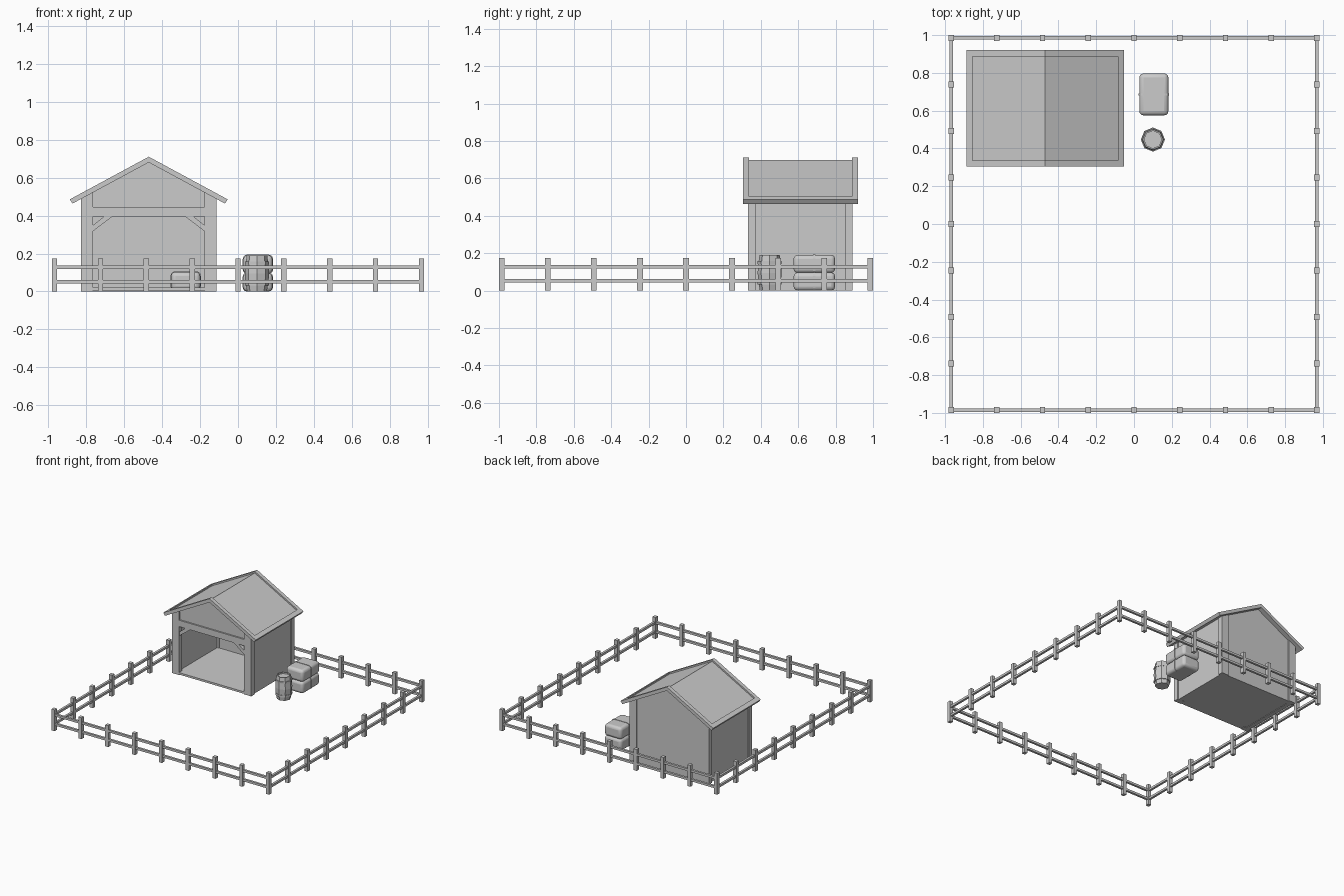
import bpy, bmesh, math
from mathutils import Vector

if "Cube" in bpy.data.objects:
    bpy.data.objects.remove(bpy.data.objects["Cube"])


def finish(name, bm):
    bmesh.ops.recalc_face_normals(bm, faces=bm.faces)
    me = bpy.data.meshes.new(name)
    bm.to_mesh(me)
    bm.free()
    ob = bpy.data.objects.new(name, me)
    bpy.context.collection.objects.link(ob)
    return ob


def box(name, x0, x1, y0, y1, z0, z1):
    bm = bmesh.new()
    bmesh.ops.create_cube(bm, size=1)
    for v in bm.verts:
        v.co = Vector(((x0 + x1) / 2 + v.co.x * (x1 - x0),
                       (y0 + y1) / 2 + v.co.y * (y1 - y0),
                       (z0 + z1) / 2 + v.co.z * (z1 - z0)))
    return finish(name, bm)


def prism(name, pts, y0, y1):
    """Extrude an (x, z) outline from y0 to y1."""
    bm = bmesh.new()
    f = bm.faces.new([bm.verts.new((x, y0, z)) for x, z in pts])
    r = bmesh.ops.extrude_face_region(bm, geom=[f])
    for v in r['geom']:
        if isinstance(v, bmesh.types.BMVert):
            v.co.y = y1
    return finish(name, bm)


def smooth(ob):
    bpy.ops.object.select_all(action='DESELECT')
    ob.select_set(True)
    bpy.context.view_layer.objects.active = ob
    bpy.ops.object.shade_smooth_by_angle(angle=math.radians(40))


# Fence: posts round the yard, two rails per side
FX, FY, N = 0.968, 0.985, 8
spots = set()
for i in range(N + 1):
    t = -1 + 2 * i / N
    for s in (-1, 1):
        spots.add((round(t * FX, 4), s * FY))
        spots.add((s * FX, round(t * FY, 4)))
for x, y in sorted(spots):
    box("fence_post", x - .014, x + .014, y - .015, y + .015, 0, .174)
for z in (.052, .127):
    for s in (-1, 1):
        box("fence_rail_x", -FX, FX, s * FY - .009, s * FY + .009, z - .009, z + .009)
        box("fence_rail_y", s * FX - .009, s * FX + .009, -FY, FY, z - .009, z + .009)

# Shed layout
CX, HW = -.471, .358
Y0, Y1 = .332, .89
SL, UNDER = .54, .681


def under(d):
    return UNDER - SL * abs(d)


# Corner posts with sloped tops, and side wall panels
for s, side in ((-1, "left"), (1, "right")):
    a, b = HW, HW - .064
    for end, ya, yb in (("front", Y0, Y0 + .04), ("back", Y1 - .04, Y1)):
        prism(f"{side}_{end}_post", [(CX + s * a, 0), (CX + s * b, 0),
              (CX + s * b, under(b)), (CX + s * a, under(a))], ya, yb)
    a, b = HW - .01, HW - .045
    prism(f"{side}_wall", [(CX + s * a, 0), (CX + s * b, 0),
          (CX + s * b, under(b)), (CX + s * a, under(a))], Y0 + .03, Y1 - .01)
    # Diagonal brace under the front beam
    e = HW - .064
    prism(f"{side}_brace", [(CX + s * e, .318), (CX + s * e, .35), (CX + s * (e - .058), .396),
          (CX + s * (e - .103), .396)], Y0 + .005, Y0 + .035)

# Back wall, front gable, beam and floor
w = HW - .03
prism("back_wall", [(CX - w, 0), (CX + w, 0), (CX + w, under(w)), (CX, UNDER),
      (CX - w, under(w))], Y1 - .035, Y1 - .008)
w = HW - .06
prism("front_gable", [(CX - w, .44), (CX + w, .44), (CX + w, under(w)), (CX, UNDER),
      (CX - w, under(w))], Y0 + .012, Y0 + .036)
box("front_beam", CX - w, CX + w, Y0, Y0 + .04, .395, .447)
box("floor", CX - HW + .02, CX + HW - .02, Y0, Y1 - .02, .004, .02)

# Roof: raised rim of gable boards and eave boards around lower panels
R0, R1, TOP = .305, .92, .711


def half(s, d0, d1, drop, tip):
    return [(CX + s * d0, under(d0)), (CX + s * d1, under(d1)),
            (CX + s * (d1 + tip), TOP - drop - SL * (d1 + tip)),
            (CX + s * d0, TOP - drop - SL * d0)]


for s, side in ((-1, "left"), (1, "right")):
    prism(f"{side}_front_gable_board", half(s, 0, .402, 0, .015), R0, R0 + .032)
    prism(f"{side}_back_gable_board", half(s, 0, .402, 0, .015), R1 - .032, R1)
    prism(f"{side}_eave_board", half(s, .385, .402, 0, .015), R0 + .032, R1 - .032)
    prism(f"{side}_roof_panel", half(s, 0, .385, .013, 0), R0 + .032, R1 - .032)


# Straw bales: rounded blocks with a thin strap round the middle
def bale(cx, cy, z):
    hx, hy, h = .077, .111, .097
    ob = box("straw_bale", cx - hx, cx + hx, cy - hy, cy + hy, z, z + h)
    m = ob.modifiers.new("round", 'BEVEL')
    m.width, m.segments = .022, 3
    smooth(ob)
    st = box("bale_strap", cx - hx - .003, cx + hx + .003, cy - .006, cy + .006,
             z - .001 if z else 0, z + h + .003)
    bm = bmesh.new()
    bm.from_mesh(st.data)
    edges = [e for e in bm.edges if abs(e.verts[0].co.y - e.verts[1].co.y) > .005]
    bmesh.ops.bevel(bm, geom=edges, offset=.022, segments=3, profile=.5, affect='EDGES')
    bm.to_mesh(st.data)
    bm.free()


bale(.105, .686, 0)
bale(.105, .686, .094)
bale(-.276, .68, .006)


# Barrel: eight-sided lathe with bulging staves, recessed lid and two hoops
def lathe(name, prof, cx, cy, n=8, closed=False):
    bm = bmesh.new()
    rings = [[bm.verts.new((cx + r * math.cos(2 * math.pi * i / n),
                            cy + r * math.sin(2 * math.pi * i / n), z)) for i in range(n)]
             for r, z in prof]
    pairs = list(zip(rings, rings[1:])) + ([(rings[-1], rings[0])] if closed else [])
    for a, b in pairs:
        for i in range(n):
            bm.faces.new((a[i], a[(i + 1) % n], b[(i + 1) % n], b[i]))
    if not closed:
        bm.faces.new(rings[0])
        bm.faces.new(rings[-1])
    return finish(name, bm)


BX, BY = .1, .447
lathe("barrel", [(.052, 0), (.061, .05), (.064, .095), (.061, .14), (.054, .19),
                 (.046, .19), (.046, .178)], BX, BY)
for z in (.04, .15):
    lathe("barrel_hoop", [(.055, z - .008), (.064, z - .008), (.064, z + .008),
                          (.055, z + .008)], BX, BY, closed=True)
